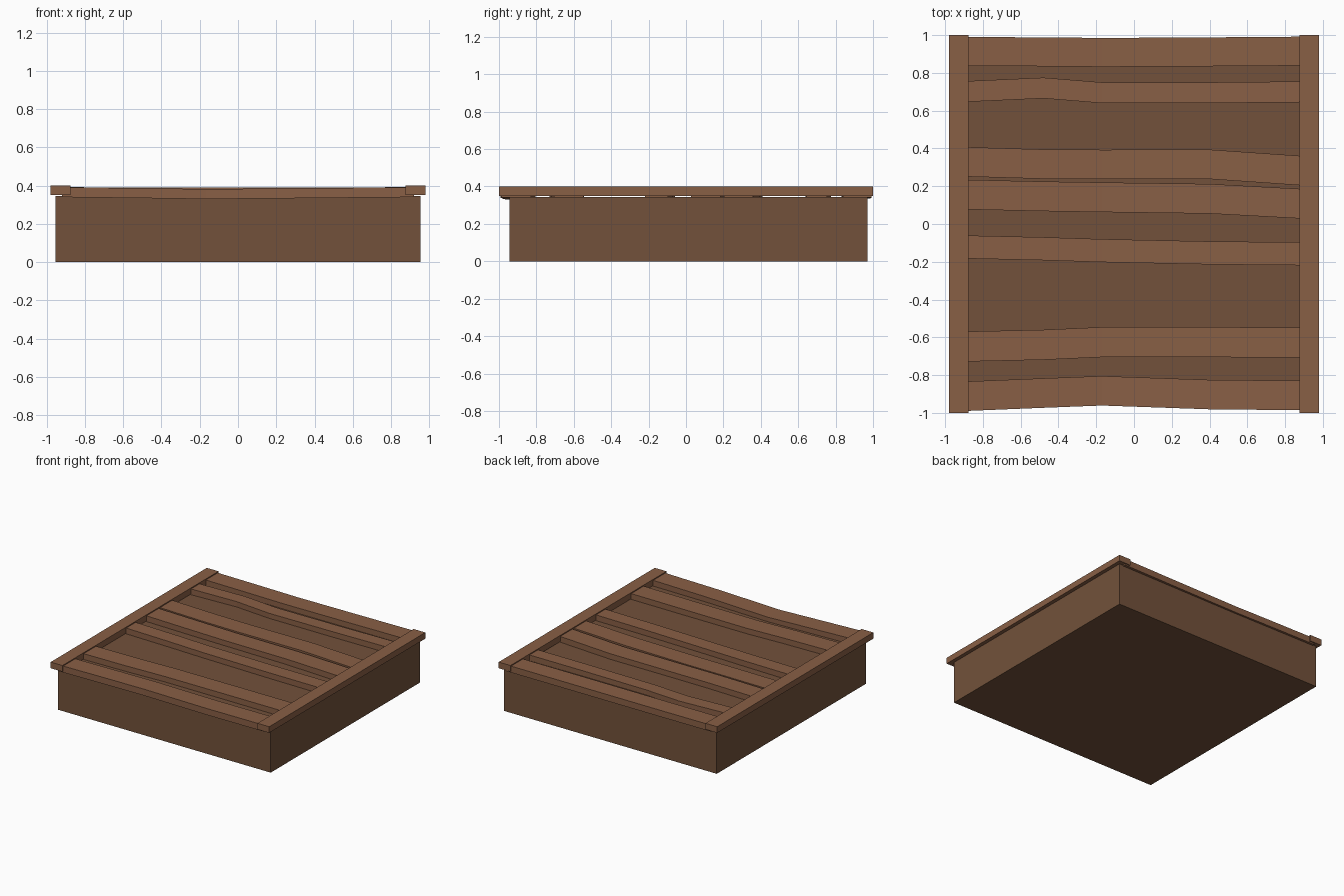
import bpy, bmesh

if "Cube" in bpy.data.objects:
    bpy.data.objects.remove(bpy.data.objects["Cube"])


def material(name, rgb):
    m = bpy.data.materials.new(name)
    m.diffuse_color = (*rgb, 1)
    m.use_nodes = True
    m.node_tree.nodes["Principled BSDF"].inputs["Base Color"].default_value = m.diffuse_color
    return m


LIGHT = material("light_wood", (0.25, 0.115, 0.06))
DARK = material("dark_wood", (0.17, 0.083, 0.043))


def loft(name, sections, mat):
    """Skin a row of four-sided sections and cap both ends."""
    bm = bmesh.new()
    rings = [[bm.verts.new(p) for p in s] for s in sections]
    for a, b in zip(rings, rings[1:]):
        for i in range(4):
            j = (i + 1) % 4
            bm.faces.new((a[i], a[j], b[j], b[i]))
    bm.faces.new(rings[0])
    bm.faces.new(rings[-1])
    bmesh.ops.recalc_face_normals(bm, faces=bm.faces)
    me = bpy.data.meshes.new(name)
    bm.to_mesh(me)
    bm.free()
    me.materials.append(mat)
    ob = bpy.data.objects.new(name, me)
    bpy.context.collection.objects.link(ob)
    return ob


def section(x, y0, y1, z0, z1):
    return [(x, y0, z0), (x, y1, z0), (x, y1, z1), (x, y0, z1)]


def box(name, x0, x1, y0, y1, z0, z1, mat):
    return loft(name, [section(x, y0, y1, z0, z1) for x in (x0, x1)], mat)


# Solid base and the two side rails
box("base", -0.955, 0.955, -0.945, 0.97, 0, 0.345, DARK)
for side, x in (("left", -0.98), ("right", 0.875)):
    box(side + "_rail", x, x + 0.105, -1, 1, 0.35, 0.4, LIGHT)

# Warped planks: back edge y at each station, width, and sag in the middle
STATIONS = (-0.92, -0.48, -0.17, 0.4, 0.92)
PLANKS = [
    ((0.99, 0.988, 0.985, 0.988, 0.992), 0.153, 0.004),
    ((0.755, 0.775, 0.75, 0.75, 0.755), 0.11, 0.006),
    ((0.408, 0.395, 0.393, 0.394, 0.358), 0.156, 0.003),
    ((0.235, 0.225, 0.22, 0.212, 0.184), 0.157, 0.005),
    ((-0.06, -0.07, -0.08, -0.092, -0.097), 0.122, 0.004),
    ((-0.57, -0.56, -0.546, -0.546, -0.548), 0.159, 0.003),
    ((-0.835, -0.817, -0.805, -0.825, -0.83), 0.156, 0.01),
]
BEND = (0, 0.55, 1, 0.5, 0)
for n, (ys, width, sag) in enumerate(PLANKS, 1):
    rows = []
    for x, y, bend in zip(STATIONS, ys, BEND):
        z = 0.392 - sag * bend
        rows.append(section(x, y - width, y, z - 0.052, z))
    loft(f"plank_{n}", rows, LIGHT)
